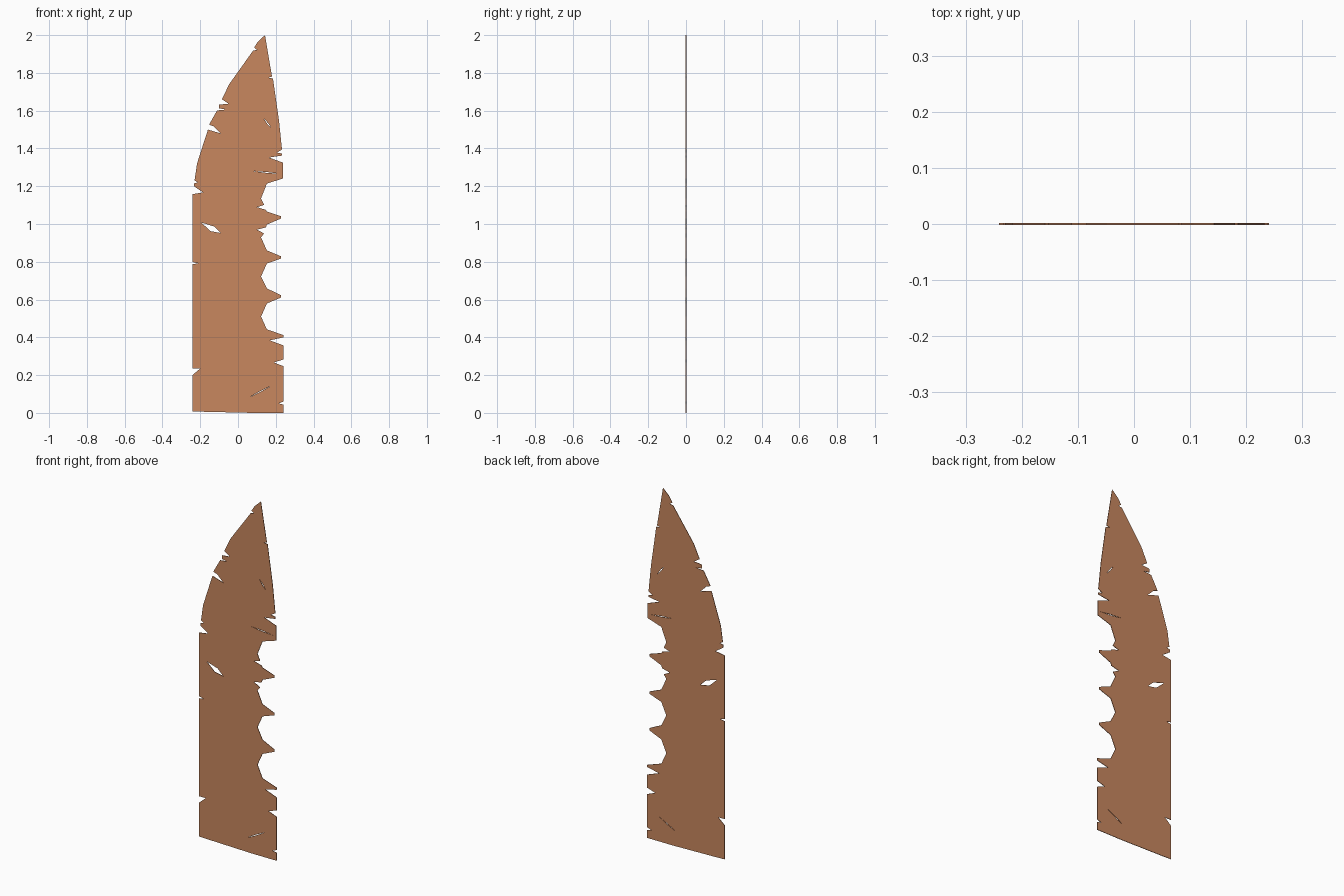
import bpy, math

if "Cube" in bpy.data.objects:
    bpy.data.objects.remove(bpy.data.objects["Cube"])

THICK = 0.003

# Worn left edge, bottom to tip (dents and chips included)
left_edge = [(-.241, .008), (-.241, .2), (-.2, .235), (-.241, .235), (-.241, .787),
             (-.212, .792), (-.241, .799), (-.241, 1.158), (-.185, 1.167), (-.233, 1.2),
             (-.233, 1.215), (-.212, 1.22), (-.23, 1.23), (-.217, 1.32), (-.159, 1.5),
             (-.09, 1.479), (-.127, 1.516), (-.153, 1.526), (-.111, 1.601), (-.063, 1.606),
             (-.1, 1.612), (-.1, 1.632), (-.05, 1.637), (-.085, 1.66), (-.048, 1.738),
             (.08, 1.918), (.1, 1.922), (.085, 1.934), (.106, 1.966), (.143, 2.0)]

# Upper right edge, tip down to the first saw tooth
right_top = [(.18, 1.78), (.159, 1.775), (.185, 1.77), (.217, 1.548), (.233, 1.394),
             (.206, 1.378), (.233, 1.373), (.233, 1.362), (.164, 1.352), (.238, 1.325),
             (.238, 1.241)]

# Lower right edge, last tooth to the base
right_low = [(.241, .4), (.168, .384), (.241, .357), (.241, .283), (.19, .267),
             (.241, .247), (.241, .06), (.215, .05), (.241, .044), (.241, 0), (.08, 0), (-.18, .006)]


def tooth_gap(top, gullet, low, tip, nick=None):
    """One rounded gap between saw teeth, with an optional chip at height nick."""
    pts = [(.153, top), (.122, gullet), (.153, low)]
    if nick:
        chip = [(.148, nick + .012), (.1, nick), (.138, nick - .02)]
        if nick < gullet:
            chip = [(.138, nick + .012), (.1, nick), (.148, nick - .014)]
        pts[(1 if nick > gullet else 2):(1 if nick > gullet else 2)] = chip
    return pts + [(.228, tip + .006), (.228, tip - .006)]


teeth = []
for gap in [(1.214, 1.135, 1.066, 1.035, 1.089), (.997, .929, .86, .823, .97),
            (.791, .722, .659, .617), (.579, .51, .442, .408)]:
    teeth += tooth_gap(*gap)
teeth[-2:] = [(.241, .412)]


def scratch(a, b, width):
    """Thin lens-shaped cut running from a to b."""
    dx, dz = b[0] - a[0], b[1] - a[1]
    n = math.hypot(dx, dz)
    mx, mz = (a[0] + b[0]) / 2, (a[1] + b[1]) / 2
    ox, oz = -dz / n * width / 2, dx / n * width / 2
    return [a, (mx + ox, mz + oz), b, (mx - ox, mz - oz)]


# Battle damage: one open gash and three hairline scratches
gash = [(-.195, 1.008), (-.127, .987), (-.09, .952), (-.145, .962)]
cuts = [gash,
        scratch((.135, 1.56), (.178, 1.505), .006),
        scratch((.08, 1.28), (.222, 1.266), .005),
        scratch((.052, .078), (.172, .142), .004)]

# Filled 2D curve: outline plus inner loops as holes, extruded to sheet thickness
curve = bpy.data.curves.new("blade_profile", 'CURVE')
curve.dimensions = '2D'
curve.fill_mode = 'BOTH'
curve.extrude = THICK / 2
for loop in [left_edge + right_top + teeth + right_low] + cuts:
    sp = curve.splines.new('POLY')
    sp.points.add(len(loop) - 1)
    for p, (x, z) in zip(sp.points, loop):
        p.co = (x, z, 0, 1)
    sp.use_cyclic_u = True

tmp = bpy.data.objects.new("profile_helper", curve)
bpy.context.collection.objects.link(tmp)
bpy.context.view_layer.update()
mesh = bpy.data.meshes.new_from_object(tmp.evaluated_get(bpy.context.evaluated_depsgraph_get()))
bpy.data.objects.remove(tmp)

# Stand the sheet upright
for v in mesh.vertices:
    x, y, z = v.co
    v.co = (x, -z, y)

blade = bpy.data.objects.new("serrated_blade", mesh)
bpy.context.collection.objects.link(blade)
copper = bpy.data.materials.new("worn copper")
copper.diffuse_color = (.578, .242, .114, 1)
copper.use_nodes = True
copper.node_tree.nodes["Principled BSDF"].inputs["Base Color"].default_value = copper.diffuse_color
mesh.materials.clear()
mesh.materials.append(copper)
for p in mesh.polygons:
    p.use_smooth = False
